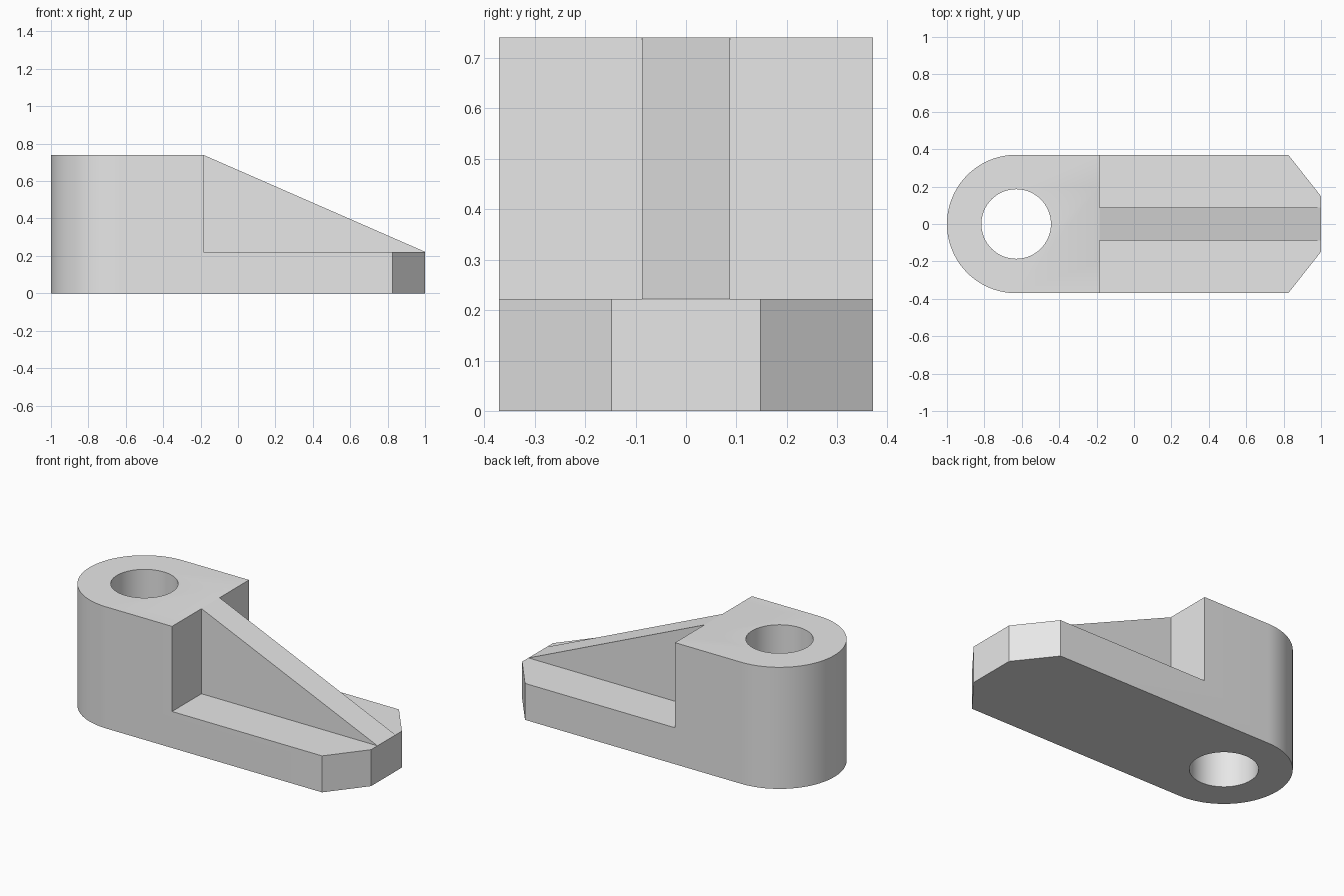
import bpy, bmesh, math

cube = bpy.data.objects.get("Cube")
if cube:
    bpy.data.objects.remove(cube, do_unlink=True)

HALF = 0.37        # half width of the bracket
HEIGHT = 0.74      # top of the boss
PLATE = 0.222      # top of the foot plate
STEP = -0.185      # where the boss ends
BORE_X = -0.63     # centre of the bore
RIB = 0.087        # half thickness of the rib


def prism(name, points, offset):
    """Extrude a closed loop of 3D points by an offset vector."""
    bm = bmesh.new()
    face = bm.faces.new([bm.verts.new(p) for p in points])
    ext = bmesh.ops.extrude_face_region(bm, geom=[face])
    verts = [v for v in ext["geom"] if isinstance(v, bmesh.types.BMVert)]
    bmesh.ops.translate(bm, verts=verts, vec=offset)
    bmesh.ops.recalc_face_normals(bm, faces=bm.faces)
    mesh = bpy.data.meshes.new(name)
    bm.to_mesh(mesh)
    bm.free()
    obj = bpy.data.objects.new(name, mesh)
    bpy.context.collection.objects.link(obj)
    return obj


def arc(radius, start, end, steps, z):
    angles = [start + (end - start) * i / steps for i in range(steps + 1)]
    return [(BORE_X + radius * math.cos(a), radius * math.sin(a), z) for a in angles]


def cut(target, cutter):
    cutter.hide_render = True
    mod = target.modifiers.new("cut", "BOOLEAN")
    mod.operation = "DIFFERENCE"
    mod.solver = "EXACT"
    mod.object = cutter
    bpy.context.view_layer.objects.active = target
    bpy.ops.object.modifier_apply(modifier=mod.name)
    bpy.data.objects.remove(cutter, do_unlink=True)


# Full-height body: round boss end, chamfered toe
toe = [(0.825, -HALF, 0), (1, -0.148, 0), (1, 0.148, 0), (0.825, HALF, 0)]
outline = arc(HALF, math.pi / 2, math.pi * 1.5, 40, 0) + toe
body = prism("bracket_body", outline, (0, 0, HEIGHT))

# Pockets above the foot plate on each side of the rib
for side in (-1, 1):
    inner, outer = side * RIB, side * 0.6
    pocket = [(STEP, inner, PLATE), (1.2, inner, PLATE),
              (1.2, outer, PLATE), (STEP, outer, PLATE)]
    cut(body, prism("pocket_cutter", pocket, (0, 0, 1)))

# Sloping top of the rib
slope = (PLATE - HEIGHT) / (1 - STEP)
line = [(x, -0.2, HEIGHT + slope * (x - STEP)) for x in (-0.4, 1.2)]
cut(body, prism("slope_cutter", line + [(1.2, -0.2, 1.2)], (0, 0.4, 0)))

# Bore through the boss
bore = arc(0.186, 0, math.tau, 64, -0.2)[:-1]
cut(body, prism("bore_cutter", bore, (0, 0, 1.4)))

# Single grey finish
grey = bpy.data.materials.new("plain_grey")
grey.use_nodes = True
colour = (0.8, 0.8, 0.8, 1)
grey.diffuse_color = colour
grey.node_tree.nodes["Principled BSDF"].inputs["Base Color"].default_value = colour
body.data.materials.clear()
body.data.materials.append(grey)
for poly in body.data.polygons:
    poly.material_index = 0

bpy.ops.object.select_all(action="DESELECT")
body.select_set(True)
bpy.context.view_layer.objects.active = body
bpy.ops.object.shade_smooth_by_angle(angle=math.radians(30))
